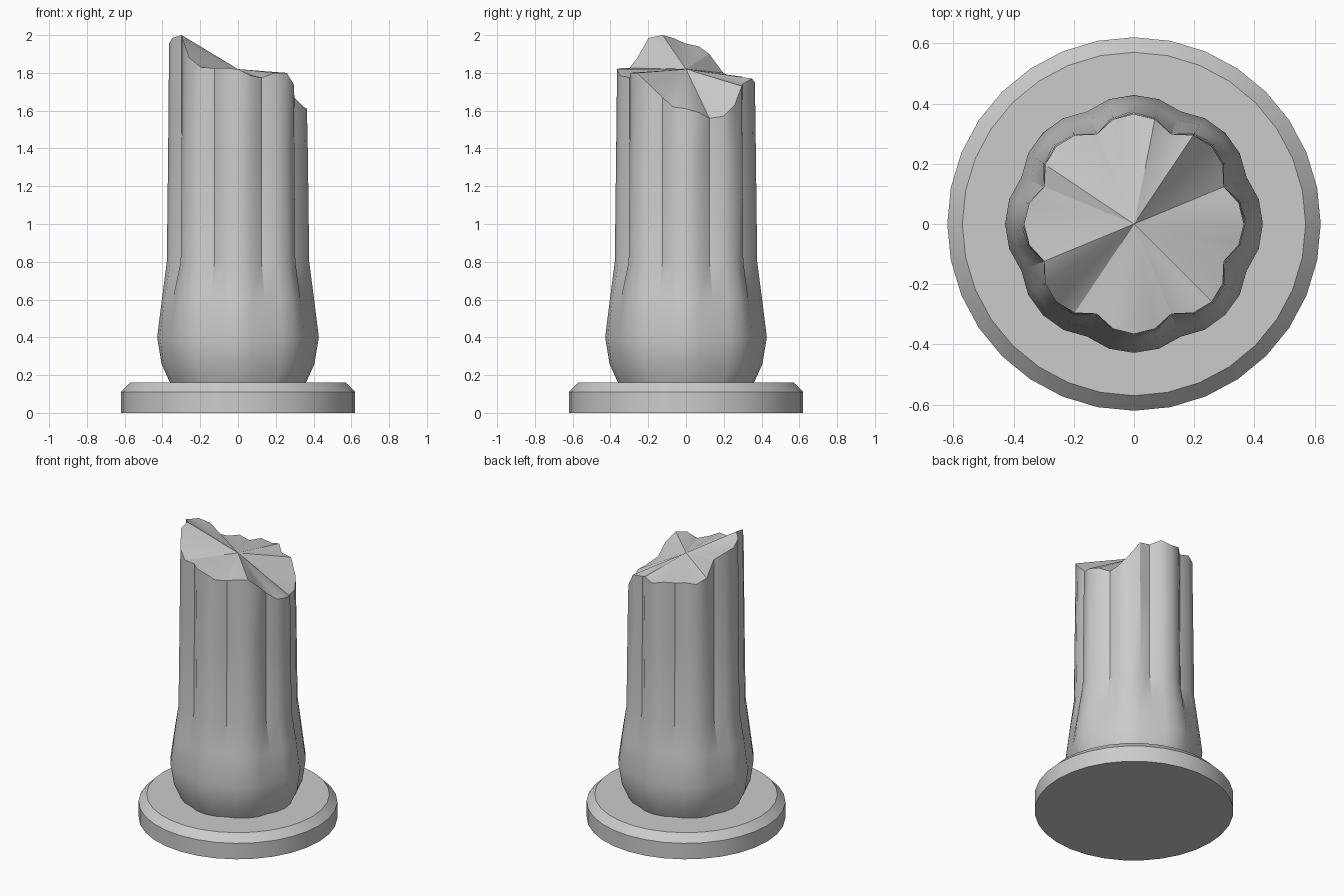
import bpy, bmesh
from math import cos, sin, tau, radians

SIDES = 32

if "Cube" in bpy.data.objects:
    bpy.data.objects.remove(bpy.data.objects["Cube"], do_unlink=True)

stone = bpy.data.materials.new("grey_stone")
stone.use_nodes = True
colour = (0.6, 0.6, 0.6, 1)
stone.diffuse_color = colour
stone.node_tree.nodes["Principled BSDF"].inputs["Base Color"].default_value = colour


def polar(radius, i, z):
    a = tau * i / SIDES
    return (radius * cos(a), radius * sin(a), z)


def loft(name, rings, top_centre, smooth_angle):
    """Join rings of points with quads, cap the bottom, and fan the top if asked."""
    bm = bmesh.new()
    loops = [[bm.verts.new(p) for p in ring] for ring in rings]
    for low, high in zip(loops, loops[1:]):
        for i in range(SIDES):
            j = (i + 1) % SIDES
            bm.faces.new((low[i], low[j], high[j], high[i]))
    bm.faces.new(loops[0][::-1])
    if top_centre is None:
        bm.faces.new(loops[-1])
    else:
        hub = bm.verts.new((0, 0, top_centre))
        for i in range(SIDES):
            bm.faces.new((loops[-1][i], loops[-1][(i + 1) % SIDES], hub))
    mesh = bpy.data.meshes.new(name)
    bm.to_mesh(mesh)
    bm.free()
    mesh.materials.append(stone)
    obj = bpy.data.objects.new(name, mesh)
    bpy.context.collection.objects.link(obj)
    bpy.ops.object.select_all(action="DESELECT")
    obj.select_set(True)
    bpy.context.view_layer.objects.active = obj
    bpy.ops.object.shade_smooth_by_angle(angle=radians(smooth_angle))
    return obj


# Round plinth with a chamfered rim
plinth_profile = [(0.62, 0), (0.62, 0.11), (0.57, 0.16)]
loft("plinth", [[polar(r, i, z) for i in range(SIDES)] for r, z in plinth_profile], None, 30)

# Fluted shaft: eight lobes, four sides to each; grooves fade into the belly
GROOVE_SHARE = (0, 0.24, 1, 0.24)


def fluted(lobe, groove, heights):
    return [polar(lobe - (lobe - groove) * GROOVE_SHARE[i % 4], i, z)
            for i, z in enumerate(heights)]


# (lobe radius, groove radius, height)
shaft_profile = [(0.36, 0.345, 0.16), (0.405, 0.39, 0.26), (0.428, 0.405, 0.4),
                 (0.403, 0.374, 0.6), (0.377, 0.326, 0.8), (0.37, 0.323, 1.37)]

# Jagged broken rim, heights counter-clockwise from +x
break_heights = [1.61, 1.59, 1.56, 1.57, 1.63, 1.73, 1.74, 1.77,
                 1.75, 1.77, 1.76, 1.78, 1.77, 1.80, 1.90, 1.94,
                 1.955, 1.985, 2.0, 1.985, 1.88, 1.83, 1.825, 1.825,
                 1.82, 1.785, 1.775, 1.80, 1.80, 1.74, 1.67, 1.62]

shaft_rings = [fluted(a, b, [z] * SIDES) for a, b, z in shaft_profile]
shaft_rings.append(fluted(0.365, 0.323, break_heights))
loft("broken_column", shaft_rings, 1.82, 30)
